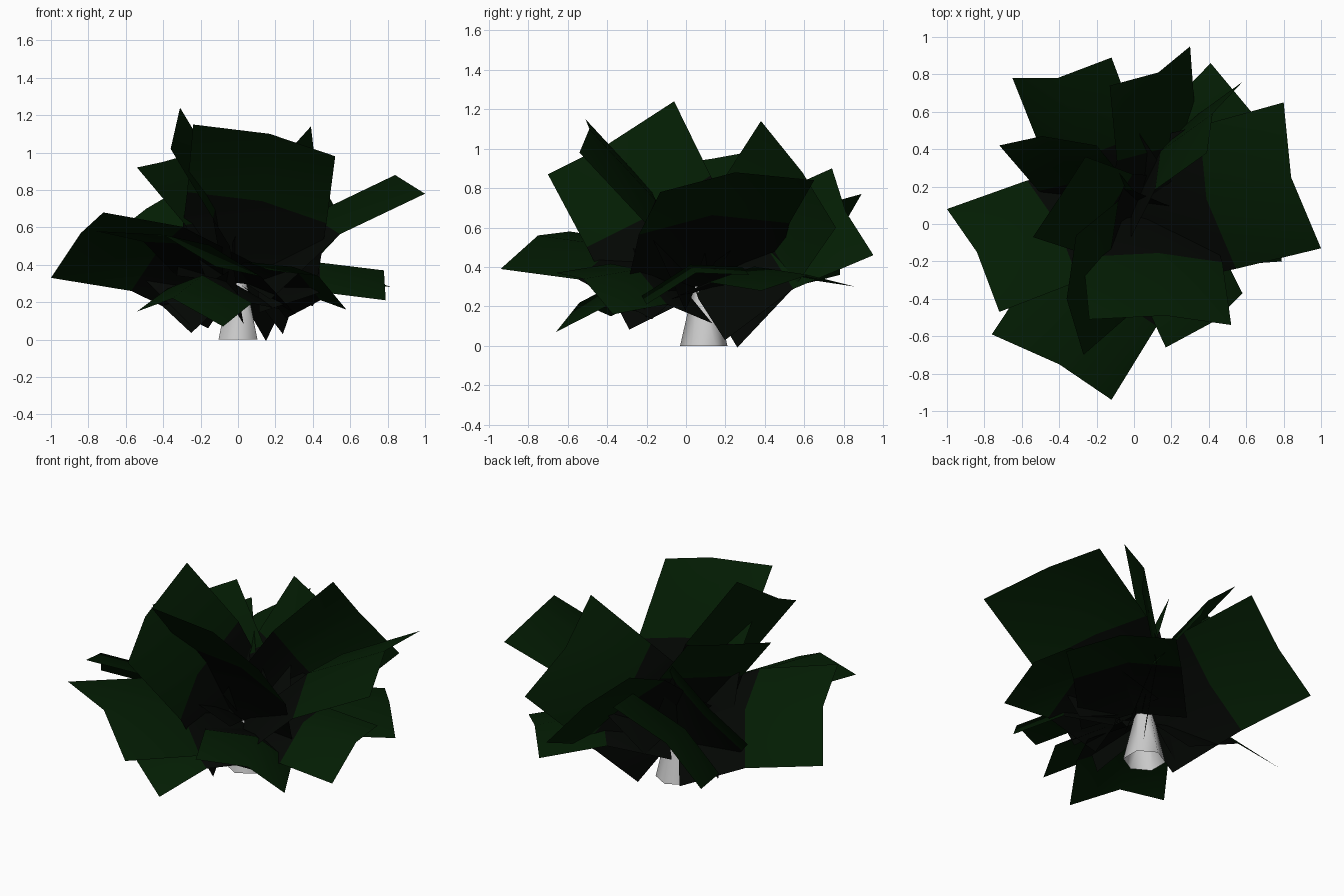
import bpy
from mathutils import Vector

if "Cube" in bpy.data.objects:
    bpy.data.objects.remove(bpy.data.objects["Cube"])


def material(name, color):
    m = bpy.data.materials.new(name)
    m.diffuse_color = (*color, 1)
    m.use_nodes = True
    m.node_tree.nodes["Principled BSDF"].inputs["Base Color"].default_value = m.diffuse_color
    return m


DARK = material("leaf_inner", (0.001, 0.002, 0.001))
GREEN = material("leaf_outer", (0.001, 0.012, 0.001))
CROWN = Vector((0.03, 0.045, 0.21))

# stem: open six-sided taper, points along y
bpy.ops.mesh.primitive_cone_add(vertices=6, radius1=0.12, radius2=0.05, depth=0.31,
                                end_fill_type='NOTHING', location=(0, 0.09, 0.155))
bpy.context.object.name = "stem"
bpy.ops.object.shade_smooth()


def leaf(index, a, m, b, arch=0.08):
    """Folded card, two by two faces, from the crown to tip edge a-m-b."""
    a, m, b = Vector(a), Vector(m), Vector(b)
    tip = (a + b) / 2
    half = (b - a) * 0.48
    out = (tip - CROWN).normalized()
    base = CROWN + out * 0.06
    normal = out.cross(half).normalized()
    if normal.z < 0:
        normal = -normal
    rows = [[base - half, base + (m - tip), base + half], [], [a, m, b]]
    rows[1] = [(p + q) / 2 + normal * arch for p, q in zip(rows[0], rows[2])]
    verts = [v for row in rows for v in row]
    faces = [(r * 3 + c, r * 3 + c + 1, r * 3 + c + 4, r * 3 + c + 3)
             for r in range(2) for c in range(2)]
    mesh = bpy.data.meshes.new(f"leaf_{index}")
    mesh.from_pydata(verts, [], faces)
    mesh.materials.append(DARK)
    mesh.materials.append(GREEN)
    for p in mesh.polygons:
        p.material_index = p.index // 2
        p.use_smooth = True
    ob = bpy.data.objects.new(f"leaf_{index}", mesh)
    bpy.context.collection.objects.link(ob)


# tip edges: corner, midrib, corner
TIPS = [
    # spreading leaves
    ((-1.0, 0.08, 0.33), (-0.84, -0.15, 0.57), (-0.72, -0.47, 0.68)),
    ((-0.12, -0.94, 0.39), (-0.40, -0.75, 0.56), (-0.76, -0.59, 0.58)),
    ((1.0, -0.13, 0.78), (0.84, 0.25, 0.88), (0.80, 0.65, 0.84)),
    ((0.30, 0.95, 0.46), (0.13, 0.81, 0.68), (-0.13, 0.74, 0.90)),
    ((-0.65, 0.78, 0.36), (-0.41, 0.78, 0.58), (-0.12, 0.89, 0.77)),
    # upright leaves
    ((-0.24, -0.51, 1.15), (0.17, -0.49, 1.10), (0.52, -0.54, 0.98)),
    ((-0.31, -0.06, 1.24), (-0.36, -0.40, 1.02), (-0.27, -0.70, 0.87)),
    ((0.39, 0.38, 1.14), (0.42, 0.59, 0.88), (0.58, 0.76, 0.60)),
    ((-0.72, 0.42, 0.52), (-0.49, 0.47, 0.70), (-0.20, 0.42, 0.87)),
    ((-0.54, -0.07, 0.92), (-0.40, 0.14, 0.95), (-0.26, 0.36, 0.99)),
    # low leaves
    ((0.41, 0.86, 0.30), (0.61, 0.62, 0.36), (0.82, 0.38, 0.28)),
    ((0.79, -0.20, 0.21), (0.78, 0.05, 0.37), (0.74, 0.32, 0.36)),
    ((-0.08, -0.66, 0.07), (-0.35, -0.54, 0.22), (-0.54, -0.38, 0.15)),
    ((0.17, -0.66, 0.37), (0.43, -0.52, 0.34), (0.58, -0.37, 0.16)),
]
for i, t in enumerate(TIPS):
    leaf(i + 1, *t)
